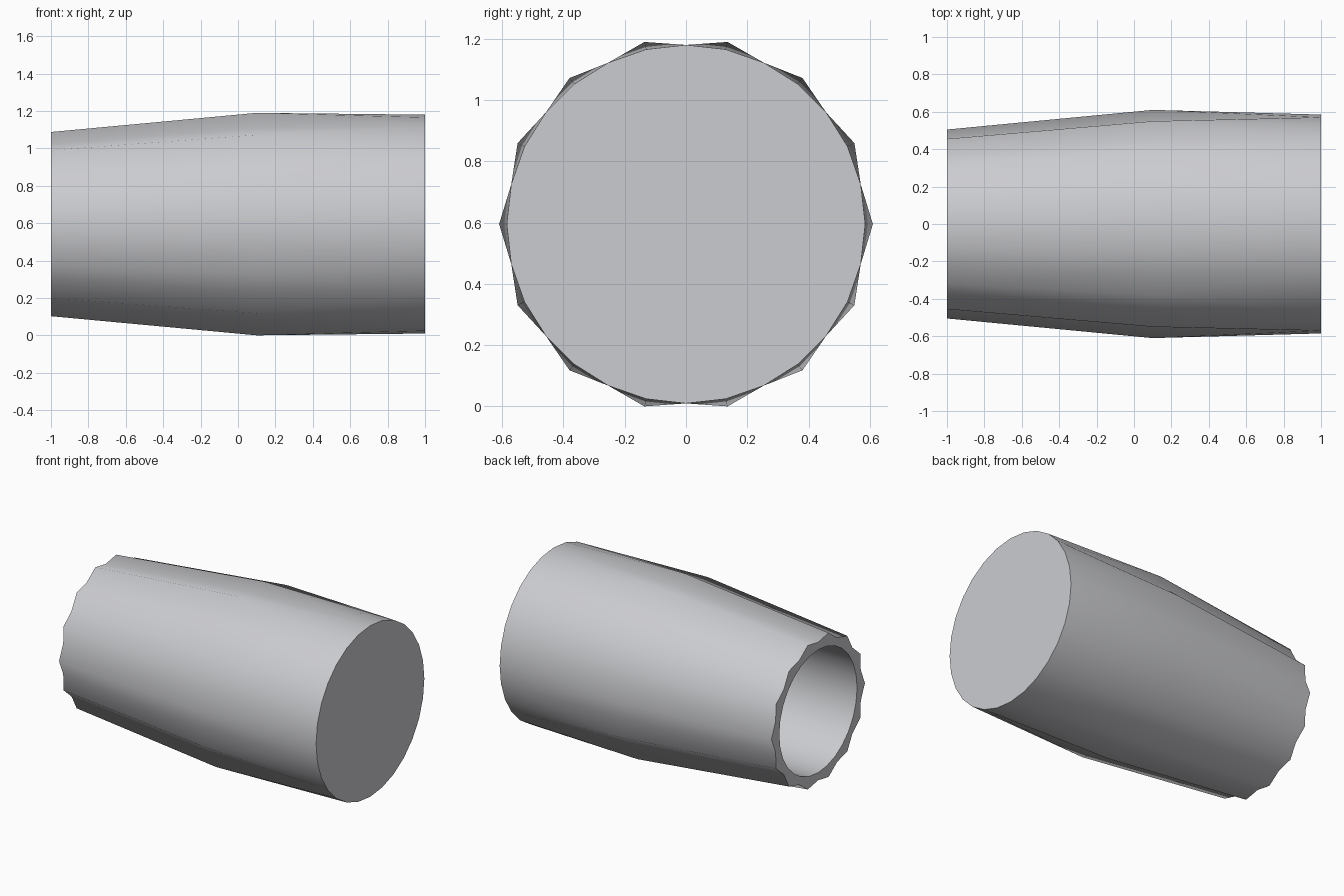
import bpy, bmesh
from math import cos, sin, pi, radians

cube = bpy.data.objects.get("Cube")
if cube:
    bpy.data.objects.remove(cube, do_unlink=True)

grey = bpy.data.materials.new("light_grey")
grey.use_nodes = True
colour = (0.6, 0.605, 0.63, 1)
grey.diffuse_color = colour
grey.node_tree.nodes["Principled BSDF"].inputs["Base Color"].default_value = colour

FLUTES = 14
SIDES = FLUTES * 2
CENTRE_Z = 0.595

bm = bmesh.new()


def ring(x, ridge, groove):
    """Closed ring around the x axis, alternating ridge and groove radii."""
    verts = []
    for i in range(SIDES):
        r = groove if i % 2 else ridge
        a = 2 * pi * i / SIDES
        verts.append(bm.verts.new((x, r * cos(a), CENTRE_Z + r * sin(a))))
    return verts


def bridge(a, b):
    """Join two rings, with each diagonal running from a ridge on a to a groove on b."""
    for i in range(SIDES):
        j = (i + 1) % SIDES
        if i % 2 == 0:
            bm.faces.new((a[i], a[j], b[j]))
            bm.faces.new((a[i], b[j], b[i]))
        else:
            bm.faces.new((a[i], a[j], b[i]))
            bm.faces.new((a[j], b[j], b[i]))


# Fluted sleeve: flutes fade into a round closed end
mouth = ring(-1, 0.505, 0.472)
belly = ring(0.1, 0.61, 0.567)
end = ring(1, 0.585, 0.585)
# Blind round bore
bore_mouth = ring(-1, 0.42, 0.42)
bore_floor = ring(0.9, 0.42, 0.42)

bridge(mouth, belly)
bridge(belly, end)
bridge(bore_mouth, mouth)
bridge(bore_floor, bore_mouth)
bm.faces.new(end)
bm.faces.new(bore_floor)
bmesh.ops.recalc_face_normals(bm, faces=bm.faces[:])

mesh = bpy.data.meshes.new("fluted_sleeve")
bm.to_mesh(mesh)
bm.free()
mesh.materials.append(grey)
sleeve = bpy.data.objects.new("fluted_sleeve", mesh)
bpy.context.collection.objects.link(sleeve)

# Smooth flanks, crisp rims
bpy.ops.object.select_all(action='DESELECT')
sleeve.select_set(True)
bpy.context.view_layer.objects.active = sleeve
bpy.ops.object.shade_smooth_by_angle(angle=radians(60))
